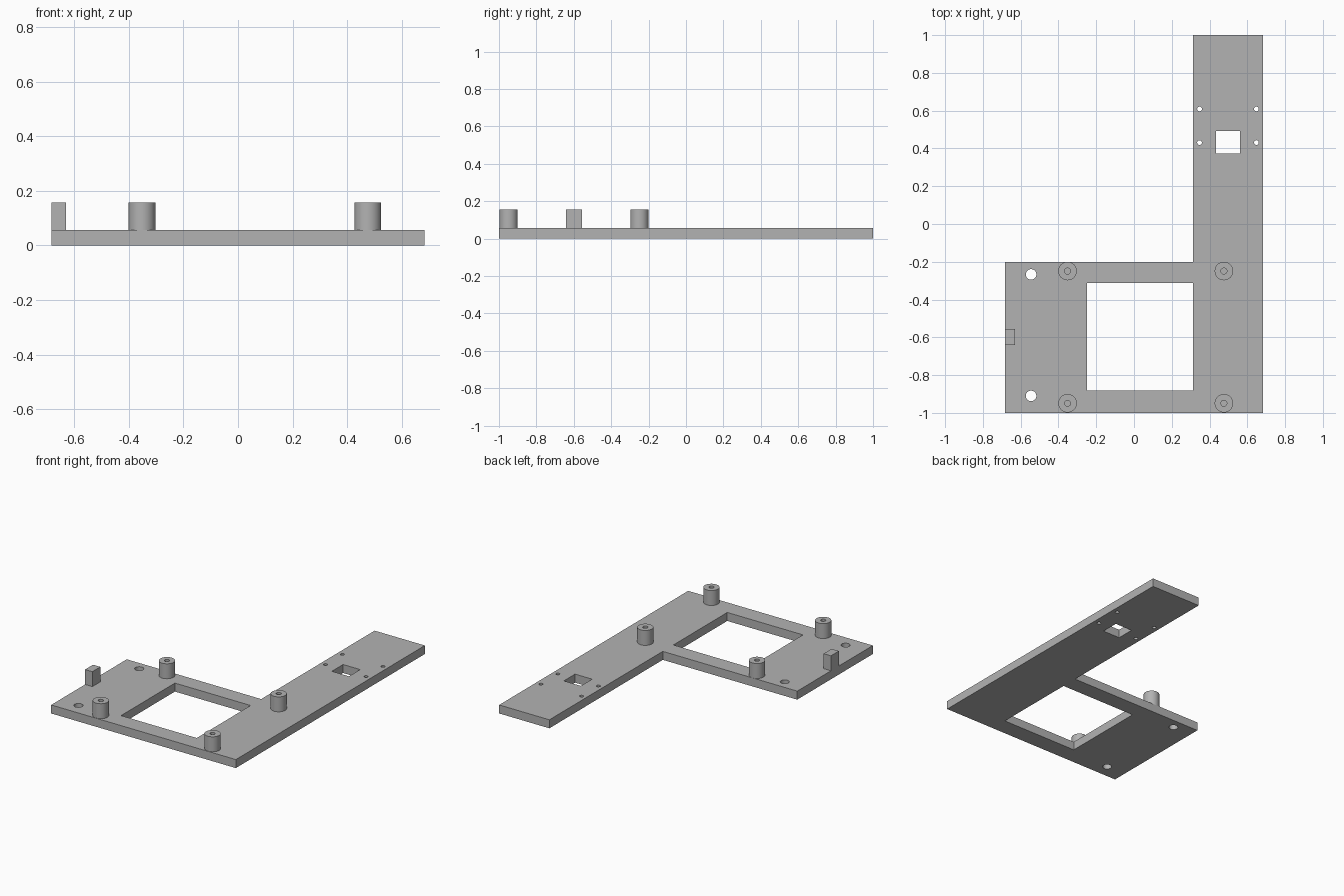
import bpy
from math import cos, sin, tau, radians

if "Cube" in bpy.data.objects:
    bpy.data.objects.remove(bpy.data.objects["Cube"])

GREY = (0.45, 0.45, 0.45, 1)
grey = bpy.data.materials.new("plain grey")
grey.use_nodes = True
grey.diffuse_color = GREY
grey.node_tree.nodes["Principled BSDF"].inputs["Base Color"].default_value = GREY


def circle(x, y, r, sides=40):
    return [(x + r * cos(tau * i / sides), y + r * sin(tau * i / sides)) for i in range(sides)]


def rect(x0, x1, y0, y1):
    return [(x0, y0), (x1, y0), (x1, y1), (x0, y1)]


def slab(name, outlines, z0, z1):
    """Extrude a flat outline, with any inner outlines left as holes."""
    curve = bpy.data.curves.new(name, 'CURVE')
    curve.dimensions = '2D'
    curve.fill_mode = 'BOTH'
    curve.extrude = (z1 - z0) / 2
    for points in outlines:
        spline = curve.splines.new('POLY')
        spline.points.add(len(points) - 1)
        for p, (x, y) in zip(spline.points, points):
            p.co = (x, y, 0, 1)
        spline.use_cyclic_u = True
    curve.materials.append(grey)
    obj = bpy.data.objects.new(name, curve)
    obj.location.z = (z0 + z1) / 2
    bpy.context.collection.objects.link(obj)
    bpy.ops.object.select_all(action='DESELECT')
    obj.select_set(True)
    bpy.context.view_layer.objects.active = obj
    bpy.ops.object.convert(target='MESH')
    # Weld the caps to the walls
    bpy.ops.object.mode_set(mode='EDIT')
    bpy.ops.mesh.select_all(action='SELECT')
    bpy.ops.mesh.remove_doubles(threshold=0.0001)
    bpy.ops.mesh.normals_make_consistent(inside=False)
    bpy.ops.object.mode_set(mode='OBJECT')
    bpy.ops.object.shade_smooth_by_angle(angle=radians(30))
    return bpy.context.object


PLATE_TOP, POST_TOP = 0.057, 0.157
LEFT, RIGHT, ARM = -0.684, 0.684, 0.312

# L-shaped base plate with its windows and screw holes
outline = [(LEFT, -1), (RIGHT, -1), (RIGHT, 1), (ARM, 1), (ARM, -0.2), (LEFT, -0.2)]
windows = [rect(-0.249, ARM, -0.882, -0.312), rect(0.434, 0.561, 0.373, 0.492)]
mount_holes = [circle(-0.545, y, 0.028) for y in (-0.91, -0.267)]
screw_holes = [circle(x, y, 0.0125, 24) for x in (0.347, 0.648) for y in (0.431, 0.609)]
slab("base_plate", [outline] + windows + mount_holes + screw_holes, 0, PLATE_TOP)

# Hollow standoff posts
for side, x in (("right", -0.352), ("left", 0.476)):
    for end, y in (("front", -0.949), ("back", -0.249)):
        slab(f"standoff_{end}_{side}", [circle(x, y, 0.049), circle(x, y, 0.016, 24)],
             PLATE_TOP, POST_TOP)

# Stop block on the edge
slab("stop_block", [rect(LEFT, -0.63, -0.641, -0.557)], PLATE_TOP, POST_TOP)
